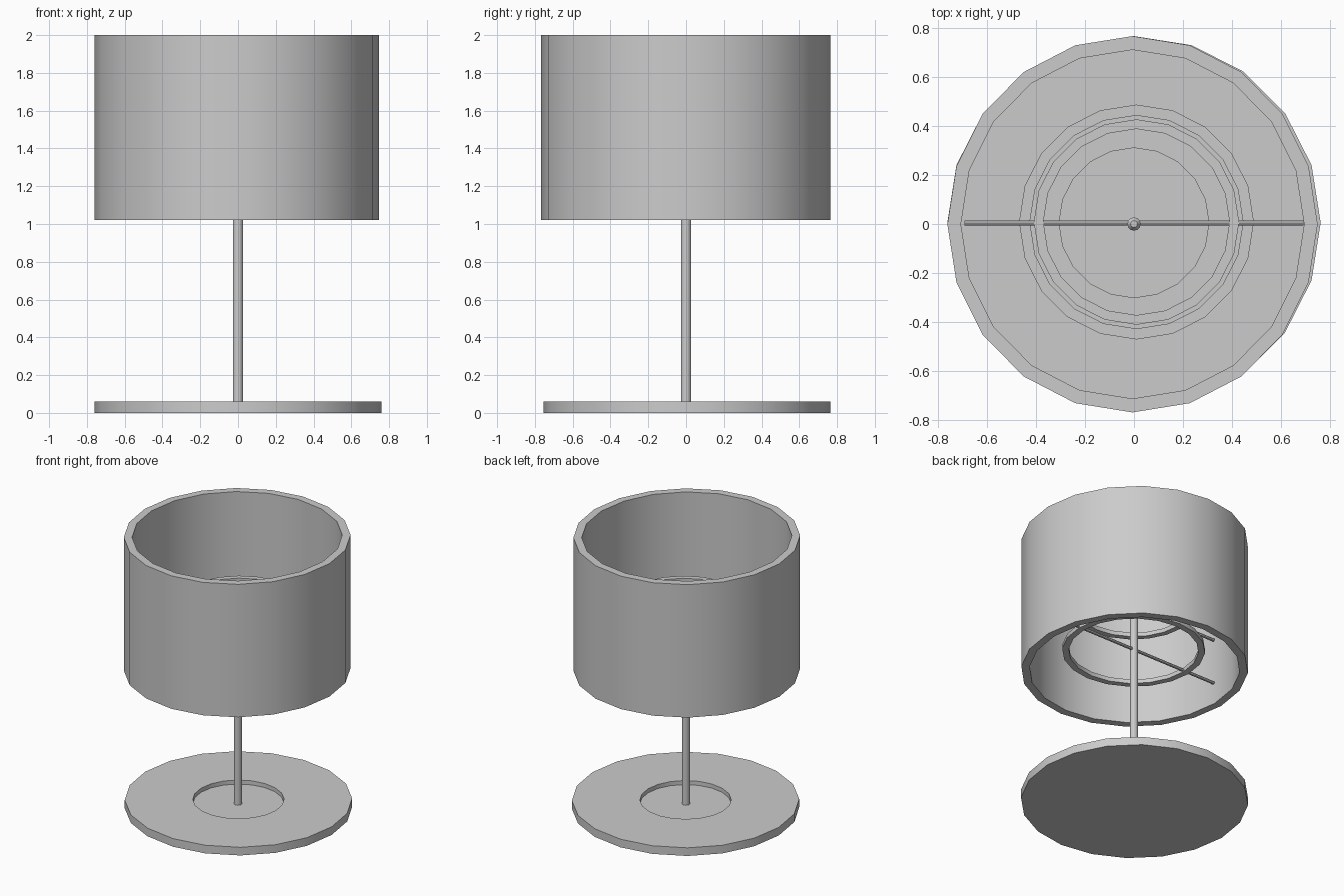
import bpy, bmesh
from math import cos, sin, pi, radians

if "Cube" in bpy.data.objects:
    bpy.data.objects.remove(bpy.data.objects["Cube"])

SIDES = 20


def finish(bm, name, loc=(0, 0, 0), scale=(1, 1, 1)):
    bmesh.ops.recalc_face_normals(bm, faces=bm.faces[:])
    me = bpy.data.meshes.new(name)
    bm.to_mesh(me)
    bm.free()
    ob = bpy.data.objects.new(name, me)
    bpy.context.collection.objects.link(ob)
    ob.location, ob.scale = loc, scale
    bpy.ops.object.select_all(action='DESELECT')
    ob.select_set(True)
    bpy.context.view_layer.objects.active = ob
    bpy.ops.object.shade_smooth_by_angle(angle=radians(30))
    return ob


def lathe(name, profile, closed, sides=SIDES, loc=(0, 0, 0), scale=(1, 1, 1)):
    """Revolve (radius, z) points; an open profile is capped at both ends."""
    bm = bmesh.new()
    rings = [[bm.verts.new((r * cos(2 * pi * i / sides), r * sin(2 * pi * i / sides), z))
              for i in range(sides)] for r, z in profile]
    pairs = list(zip(rings, rings[1:]))
    if closed:
        pairs.append((rings[-1], rings[0]))
    else:
        bm.faces.new(rings[0])
        bm.faces.new(rings[-1])
    for a, b in pairs:
        for i in range(sides):
            j = (i + 1) % sides
            bm.faces.new((a[i], a[j], b[j], b[i]))
    return finish(bm, name, loc, scale)


def tube(name, inner, outer, z0, z1, **kw):
    return lathe(name, [(inner, z0), (outer, z0), (outer, z1), (inner, z1)], True, **kw)


# Base disc with a shallow round recess
lathe("base", [(0.76, 0), (0.76, 0.06), (0.305, 0.06), (0.305, 0.03)], False,
      loc=(0, 0.005, 0))

# Post with a narrowed tip
lathe("post", [(0.027, 0.03), (0.027, 1.51), (0.014, 1.53)], False, sides=12)

# Open drum shade, very slightly oval
tube("shade", 0.71, 0.766, 1.02, 2.0, loc=(-0.006, -0.001, 0), scale=(0.984, 1, 1))

# Two inner rings, each carried by a cross rod
for level, z, inner, outer in (("lower", 1.17, 0.434, 0.478), ("upper", 1.50, 0.379, 0.418)):
    tube(level + "_ring", inner, outer, z - 0.015, z + 0.015, loc=(0.01, 0.008, 0))
    rod = lathe(level + "_rod", [(0.011, -0.69), (0.011, 0.69)], False, sides=8,
                loc=(0, 0.004, z))
    rod.rotation_euler = (0, pi / 2, 0)
